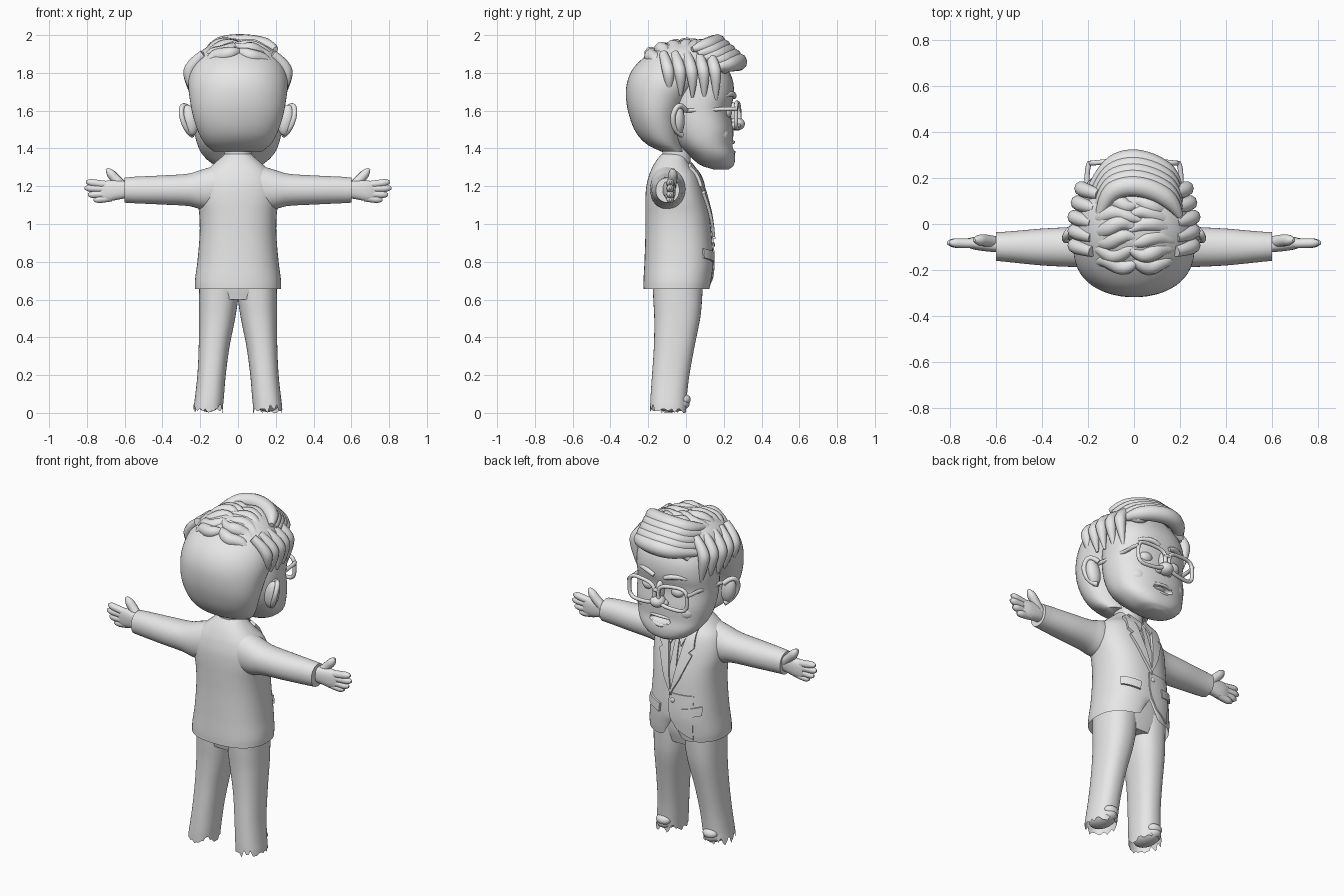
import bpy, bmesh, math, random
from mathutils import Vector, Matrix

random.seed(4)
if "Cube" in bpy.data.objects:
    bpy.data.objects.remove(bpy.data.objects["Cube"])

clay = bpy.data.materials.new("light grey clay")
clay.use_nodes = True
clay.diffuse_color = (0.8, 0.8, 0.8, 1)
clay.node_tree.nodes["Principled BSDF"].inputs["Base Color"].default_value = (0.8, 0.8, 0.8, 1)
parts = []
SIDES = (("left", 1), ("right", -1))


def add(name, data):
    obj = bpy.data.objects.new(name, data)
    bpy.context.scene.collection.objects.link(obj)
    data.materials.append(clay)
    parts.append(obj)
    return obj


def finish(name, bm):
    bmesh.ops.recalc_face_normals(bm, faces=bm.faces)
    mesh = bpy.data.meshes.new(name)
    bm.to_mesh(mesh)
    bm.free()
    return add(name, mesh)


def sample(secs, t):
    """Smoothly interpolate sections of (t, lo1, hi1, lo2, hi2)."""
    i = max([k for k in range(len(secs) - 1) if secs[k][0] <= t + 1e-9], default=0)
    a, b = secs[i], secs[i + 1]
    p, q = secs[max(i - 1, 0)], secs[min(i + 2, len(secs) - 1)]
    h = b[0] - a[0]
    u = min(max((t - a[0]) / h, 0), 1)
    out = []
    for k in range(1, 5):
        m0 = (b[k] - p[k]) / (b[0] - p[0]) * h
        m1 = (q[k] - a[k]) / (q[0] - a[0]) * h
        d = b[k] - a[k]
        out.append(a[k] + u * m0 + u * u * (3 * d - 2 * m0 - m1) + u ** 3 * (m0 + m1 - 2 * d))
    return out


def spow(v, e):
    return math.copysign(abs(v) ** e, v)


def loft(name, secs, axis="z", side=1, power=2.4, n=40, steps=4, caps=(True, True), edit=None):
    """Skin of superellipse rings along z (x, y limits) or x (y, z limits)."""
    ts = [a[0] + (b[0] - a[0]) * k / steps for a, b in zip(secs, secs[1:]) for k in range(steps)]
    bm, rings = bmesh.new(), []
    for t in ts + [secs[-1][0]]:
        l1, h1, l2, h2 = sample(secs, t)
        ring = []
        for k in range(n):
            ang = math.tau * k / n
            u = (l1 + h1) / 2 + (h1 - l1) / 2 * spow(math.cos(ang), 2 / power)
            v = (l2 + h2) / 2 + (h2 - l2) / 2 * spow(math.sin(ang), 2 / power)
            co = Vector((u, v, t) if axis == "z" else (t, u, v))
            co.x *= side
            ring.append(bm.verts.new(edit(co) if edit else co))
        rings.append(ring)
    for a, b in zip(rings, rings[1:]):
        for k in range(n):
            bm.faces.new((a[k], a[(k + 1) % n], b[(k + 1) % n], b[k]))
    for ring, cap in ((rings[0], caps[0]), (rings[-1], caps[1])):
        if cap:
            bm.faces.new(ring)
    return finish(name, bm)


def blob(name, loc, scale, tilt=0):
    bm = bmesh.new()
    mat = Matrix.Translation(loc) @ Matrix.Rotation(tilt, 4, "Y") @ Matrix.Diagonal((*scale, 1))
    bmesh.ops.create_uvsphere(bm, u_segments=28, v_segments=18, radius=1, matrix=mat)
    return finish(name, bm)


def strand(name, pts, radius, taper=None, closed=False):
    """Rounded tube through control points, with an optional radius per point."""
    cu = bpy.data.curves.new(name, "CURVE")
    cu.dimensions = "3D"
    cu.bevel_depth, cu.bevel_resolution, cu.use_fill_caps = radius, 3, True
    cu.resolution_u = 6
    sp = cu.splines.new("NURBS")
    sp.points.add(len(pts) - 1)
    for k, (point, co) in enumerate(zip(sp.points, pts)):
        point.co = (*co, 1)
        point.radius = taper[k] if taper else 1
    sp.order_u = 3
    sp.use_endpoint_u, sp.use_cyclic_u = not closed, closed
    return add(name, cu)


# Jacket body, with the front hem cut away in the middle
JACKET = [(.655, -.228, .228, -.225, .13), (.7, -.228, .228, -.225, .137), (.8, -.215, .215, -.22, .145),
          (.95, -.203, .203, -.215, .135), (1.05, -.205, .205, -.215, .122), (1.13, -.215, .215, -.215, .103),
          (1.2, -.212, .212, -.21, .083), (1.26, -.19, .19, -.195, .06), (1.3, -.15, .15, -.178, .03),
          (1.335, -.11, .11, -.158, .01), (1.37, -.07, .07, -.13, 0)]


def cutaway(co):
    if co.y > 0 and co.z < .78:
        co.z += (.78 - co.z) * .9 * math.exp(-(co.x / .04) ** 2)
    return co


loft("jacket", JACKET, n=64, caps=(False, True), edit=cutaway)


def patch(name, outline, side, lift, thick=.008):
    """Flat outline draped on the jacket front."""
    bm = bmesh.new()
    bm.faces.new([bm.verts.new((x * side, 0, z)) for x, z in outline])
    for axis, lo, hi in ((0, -.24, .24), (2, .64, 1.36)):
        for k in range(int((hi - lo) / .02)):
            co, no = Vector(), Vector()
            co[axis], no[axis] = lo + k * .02 + .003, 1
            bmesh.ops.bisect_plane(bm, geom=bm.verts[:] + bm.edges[:] + bm.faces[:],
                                   plane_co=co, plane_no=no)
    for v in bm.verts:
        l1, h1, l2, h2 = sample(JACKET, v.co.z)
        c = min(abs(v.co.x) / h1, .98)
        v.co.y = (l2 + h2) / 2 + (h2 - l2) / 2 * (1 - c ** 2.4) ** (1 / 2.4) + lift
    obj = finish(name, bm)
    mod = obj.modifiers.new("thickness", "SOLIDIFY")
    mod.thickness, mod.offset = thick, 0


# Lapels, collar, pockets, tie and buttons
for label, s in SIDES:
    patch(label + "_lapel", [(-.005, .92), (.05, 1.02), (.105, 1.16), (.085, 1.175), (.11, 1.2),
                             (.1, 1.3), (.07, 1.32), (.045, 1.2), (.015, 1.03)], s, .01, .016)
    patch(label + "_shirt_collar", [(.005, 1.27), (.035, 1.2), (.065, 1.27), (.06, 1.33), (.03, 1.31)], s, .016)
    patch(label + "_pocket_flap", [(.07, .85), (.17, .87), (.172, .82), (.075, .8)], s, .006, .012)
patch("tie", [(0, .96), (.022, 1.05), (.012, 1.23), (.02, 1.27), (-.02, 1.27), (-.012, 1.23), (-.022, 1.05)], 1, .006)
patch("overlap_panel", [(.012, .93), (.012, .83), (0, .78), (-.04, .72), (-.13, .67), (-.13, .93)], 1, .003)
blob("jacket_button", (-.012, .145, .89), (.014, .008, .014))

# Trousers with torn hems, and shoe remains inside
LEG = [(.03, .08, .235, -.19, .002), (.08, .075, .228, -.188, .004), (.2, .065, .215, -.18, .018),
       (.35, .045, .208, -.17, .045), (.5, .015, .206, -.168, .075), (.6, 0, .206, -.173, .085),
       (.72, -.01, .205, -.178, .09)]


def torn(co):
    if co.z < .035:
        co.z = random.choice((0, .01, .02, .02, .05))
    return co


loft("trouser_hips", [(.6, -.15, .15, -.16, .07), (.68, -.2, .2, -.175, .088), (.8, -.19, .19, -.17, .09)])
for label, s in SIDES:
    loft(label + "_trouser_leg", LEG, side=s, power=2.3, caps=(False, True), edit=torn)
    blob(label + "_shoe", (s * .157, -.075, .05), (.06, .095, .045))
    blob(label + "_shoe_toe", (s * .155, -.01, .07), (.045, .035, .03))

# Arms and hands
ARM = [(.1, -.19, 0, 1.07, 1.315), (.2, -.19, -.003, 1.08, 1.285), (.26, -.187, -.012, 1.095, 1.267),
       (.4, -.18, -.02, 1.103, 1.257), (.55, -.165, -.033, 1.11, 1.25), (.6, -.16, -.035, 1.113, 1.245)]
FINGERS = [(1.205, .805, 1.222), (1.185, .812, 1.19), (1.16, .795, 1.155), (1.14, .765, 1.128)]
for label, s in SIDES:
    loft(label + "_sleeve", ARM, "x", s, 2.1)
    loft(label + "_palm", [(.57, -.125, -.06, 1.14, 1.225), (.63, -.12, -.055, 1.13, 1.23),
                           (.69, -.112, -.056, 1.12, 1.23), (.73, -.1, -.064, 1.125, 1.22)], "x", s)
    for k, (z0, x1, z1) in enumerate(FINGERS):
        strand(f"{label}_finger_{k + 1}", [(s * .67, -.085, z0), (s * (x1 - .06), -.084, (z0 + z1) / 2),
                                           (s * (x1 - .015), -.082, z1), (s * x1, -.082, z1)],
               .021, (1, 1, .95, .3))
    strand(label + "_thumb", [(s * .6, -.08, 1.19), (s * .65, -.07, 1.24), (s * .68, -.07, 1.275),
                              (s * .695, -.07, 1.293)], .024, (1.1, 1.1, 1, .3))

# Neck, face and ears
loft("neck", [(1.24, -.08, .08, -.13, .03), (1.35, -.072, .072, -.125, .025), (1.46, -.08, .08, -.13, .04)])
face = loft("face", [(1.288, -.045, .045, .15, .225), (1.31, -.12, .12, .08, .252), (1.36, -.182, .182, .02, .26),
                     (1.42, -.215, .215, -.04, .25), (1.5, -.232, .232, -.08, .25), (1.6, -.236, .236, -.1, .236),
                     (1.68, -.236, .236, -.1, .253), (1.77, -.225, .225, -.1, .245), (1.88, -.18, .18, -.08, .19)],
            n=56, power=2.3)
mouth = blob("mouth_cutter", (0, .27, 1.41), (.075, .06, .024))
mouth.hide_render = True
parts.remove(mouth)
cut = face.modifiers.new("mouth", "BOOLEAN")
cut.operation, cut.object = "DIFFERENCE", mouth
blob("upper_teeth", (0, .205, 1.427), (.055, .03, .012))
strand("lower_lip", [(-.06, .24, 1.395), (0, .265, 1.365), (.06, .24, 1.395)], .014, (.4, 1, .4))
strand("upper_lip", [(-.085, .232, 1.425), (0, .27, 1.442), (.085, .232, 1.425)], .013, (.4, 1, .4))
blob("nose_tip", (0, .267, 1.53), (.043, .045, .036))
blob("nose_bridge", (0, .245, 1.585), (.024, .03, .06))
for label, s in SIDES:
    blob(label + "_nostril_wing", (s * .033, .25, 1.52), (.022, .028, .02))
    blob(label + "_cheek", (s * .125, .18, 1.47), (.06, .05, .05))
    blob(label + "_eye", (s * .095, .21, 1.59), (.042, .033, .033))
    strand(label + "_eyebrow", [(s * .035, .255, 1.672), (s * .1, .255, 1.705), (s * .165, .205, 1.675)],
           .017, (.7, 1.1, .4))
    blob(label + "_ear", (s * .255, -.042, 1.55), (.042, .035, .082), s * .2)
    strand(label + "_ear_rim", [(s * .25, .0, 1.6), (s * .29, -.03, 1.645), (s * .305, -.075, 1.58),
                                (s * .27, -.06, 1.49), (s * .24, -.02, 1.47)], .014)

# Glasses
for label, s in SIDES:
    rim = []
    for k in range(24):
        ang = math.tau * k / 24
        x = .102 + .09 * spow(math.cos(ang), .6)
        rim.append((s * x, .283 - .1 * x, 1.575 + .07 * spow(math.sin(ang), .6) * (.85 + x)))
    strand(label + "_glasses_rim", rim, .011, closed=True)
    strand(label + "_glasses_arm", [(s * .192, .268, 1.61), (s * .203, .25, 1.61), (s * .205, .15, 1.607),
                                    (s * .24, -.02, 1.6)], .011)
strand("glasses_bridge", [(-.02, .28, 1.595), (0, .288, 1.61), (.02, .28, 1.595)], .011)

# Hair: smooth back shell
loft("hair_back", [(1.385, -.13, .13, -.135, -.01), (1.42, -.172, .172, -.205, -.02), (1.48, -.207, .207, -.262, -.02),
                   (1.57, -.238, .238, -.3, -.01), (1.66, -.255, .255, -.317, .04), (1.75, -.264, .264, -.312, .13),
                   (1.83, -.25, .25, -.275, .19), (1.9, -.21, .21, -.2, .19), (1.945, -.15, .15, -.13, .15),
                   (1.965, -.09, .09, -.08, .1)], n=56, power=2.1)


def crown(x, y):
    return 1.67 + .285 * math.sqrt(max(0, 1 - (x / .275) ** 2 - (y / .32) ** 2))


# Hair: wavy locks running across the crown
for row in range(8):
    y0 = -.17 + row * .052
    half = .2 * math.sqrt(1 - (y0 / .34) ** 2)
    for part, (a, b) in enumerate(((-1, .15), (-.1, 1.12))):
        pts = []
        for k in range(6):
            x = half * (a + (b - a) * k / 5)
            y = y0 + .022 * math.sin(k * 1.5 + row + part * 2) + random.uniform(-.008, .008)
            pts.append((x, y, crown(x, y) + random.uniform(-.008, .01)))
        strand(f"crown_lock_{row + 1}_{part + 1}", pts, .036, (.4, .9, 1.1, 1, .8, .25))

# Hair: side locks above the ears
for label, s in SIDES:
    for k in range(5):
        y = -.1 + k * .062
        w = .262 - .25 * max(0, y - .03)
        strand(f"{label}_side_lock_{k + 1}", [(s * (w - .08), y - .02, 1.9), (s * (w - .01), y, 1.84),
                                              (s * w, y + .012, 1.77), (s * (w - .025), y + .01, 1.69 - .01 * k)],
               .034, (.7, 1, .9, .2))

# Hair: swept front quiff
for k in range(5):
    z, y = 1.845 + .025 * k, .265 - .028 * k
    strand(f"quiff_lock_{k + 1}", [(-.19 + .01 * k, y - .12, z - .02), (-.12, y - .02, z), (-.02, y + .02, z + .015),
                                   (.09, y - .005, z + .01), (.17, y - .06, z - .005), (.2, y - .12, z - .02)],
           .046, (.4, .9, 1.05, 1, .85, .3))

# Turn everything into smooth-shaded meshes
bpy.ops.object.select_all(action="DESELECT")
for obj in parts:
    obj.select_set(True)
bpy.context.view_layer.objects.active = parts[0]
bpy.ops.object.convert(target="MESH")
bpy.ops.object.shade_smooth_by_angle(angle=math.radians(45))
bpy.data.objects.remove(mouth)
